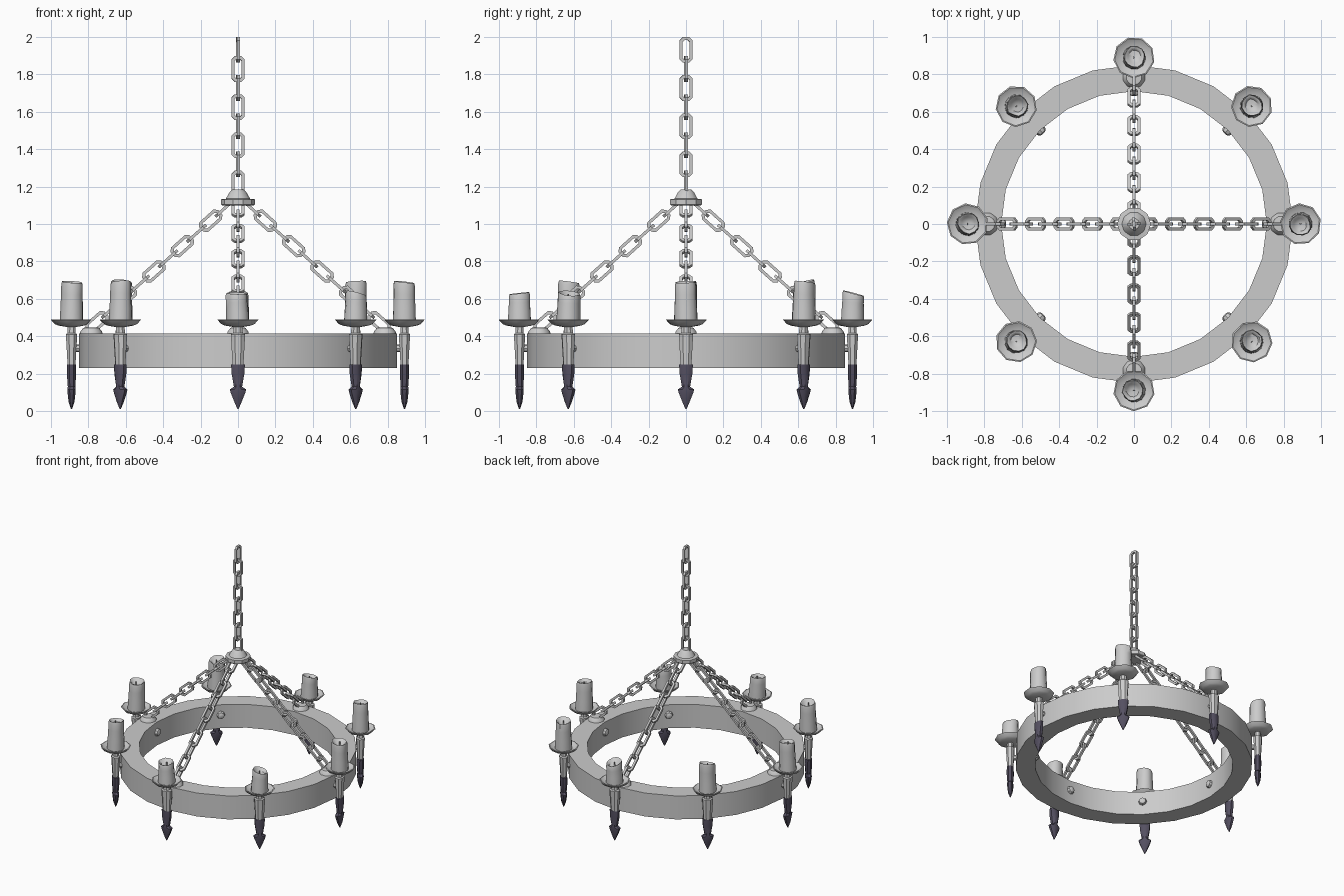
import bpy, bmesh, random
from math import pi, sin, cos, radians
from mathutils import Matrix, Vector

if "Cube" in bpy.data.objects:
    bpy.data.objects.remove(bpy.data.objects["Cube"])

random.seed(4)
dark = bpy.data.materials.new("dark_iron")
dark.diffuse_color = (0.09, 0.08, 0.12, 1)
dark.use_nodes = True
dark.node_tree.nodes["Principled BSDF"].inputs["Base Color"].default_value = dark.diffuse_color


def finish(name, bm, mat=None, angle=35):
    bmesh.ops.recalc_face_normals(bm, faces=bm.faces)
    me = bpy.data.meshes.new(name)
    bm.to_mesh(me)
    bm.free()
    ob = bpy.data.objects.new(name, me)
    bpy.context.collection.objects.link(ob)
    if mat:
        me.materials.append(mat)
    bpy.ops.object.select_all(action='DESELECT')
    ob.select_set(True)
    bpy.context.view_layer.objects.active = ob
    bpy.ops.object.shade_smooth_by_angle(angle=radians(angle))
    return ob


def skin(bm, rings, closed=False):
    """Bridge rings of points; cap the ends unless the rings form a loop."""
    vs = [[bm.verts.new(p) for p in r] for r in rings]
    n = len(vs[0])
    pairs = list(zip(vs, vs[1:])) + ([(vs[-1], vs[0])] if closed else [])
    for a, b in pairs:
        for i in range(n):
            j = (i + 1) % n
            bm.faces.new((a[i], a[j], b[j], b[i]))
    if not closed:
        bm.faces.new(vs[0])
        bm.faces.new(vs[-1])


def lathe(bm, prof, n, M=Matrix(), closed=False):
    """Revolve (radius, z) points about local z."""
    skin(bm, [[M @ Vector((r * cos(2 * pi * i / n), r * sin(2 * pi * i / n), z))
               for i in range(n)] for r, z in prof], closed)


def slab(bm, prof, M):
    """Chamfered rectangular sections: (z, half depth, half width)."""
    rings = []
    for z, a, b in prof:
        c = 0.45
        pts = [(a, -b * c), (a, b * c), (a * c, b), (-a * c, b),
               (-a, b * c), (-a, -b * c), (-a * c, -b), (a * c, -b)]
        rings.append([M @ Vector((x, y, z)) for x, y in pts])
    skin(bm, rings)


def link(bm, M, L=0.137, W=0.07, t=0.016):
    """Chain link: chamfered loop along local z, wide in local x, square bar."""
    def loop(d, y):
        h, w, c = L / 2 - d, W / 2 - d, 0.018 - d * 0.5
        return [M @ Vector((x, y, z)) for x, z in
                [(w, -h + c), (w, h - c), (w - c, h), (c - w, h),
                 (-w, h - c), (-w, c - h), (c - w, -h), (w - c, -h)]]
    skin(bm, [loop(0, -t / 2), loop(0, t / 2), loop(t, t / 2), loop(t, -t / 2)], True)


def around(k, n, r, z=0):
    return Matrix.Rotation(2 * pi * k / n, 4, 'Z') @ Matrix.Translation((r, 0, z))


# Main ring
bm = bmesh.new()
lathe(bm, [(0.71, 0.23), (0.85, 0.23), (0.85, 0.415), (0.71, 0.415)], 24, closed=True)
finish("ring", bm)

# Hub where the chains meet
bm = bmesh.new()
lathe(bm, [(0.085, 1.1), (0.09, 1.105), (0.09, 1.132), (0.065, 1.135),
           (0.045, 1.17), (0.03, 1.185)], 10)
finish("hub", bm)

# Hanging chain
bm = bmesh.new()
for i in range(8):
    link(bm, Matrix.Translation((0, 0, 1.931 - 0.102 * i)) @
         Matrix.Rotation(pi / 2 * ((i + 1) % 2) + 0.1, 4, 'Z'))
finish("hanging_chain", bm)

# Four sloping chains and their mounts on the ring
bm, mounts = bmesh.new(), bmesh.new()
tilt = Vector((0.076, 0, -0.0678)).to_track_quat('Z', 'Y').to_matrix().to_4x4()
side = Vector((0, 1, 0))
ax = Vector((0.076, 0, -0.0678)).normalized()
for k in range(4):
    R = around(k, 4, 0)
    for i in range(10):
        w = side if i % 2 == 0 else ax.cross(side)   # alternate link plane
        n = ax.cross(w)
        B = Matrix((w, n, ax)).transposed().to_4x4()
        link(bm, R @ Matrix.Translation((0.07 + 0.076 * i, 0, 1.085 - 0.0678 * i)) @ B)
    lathe(mounts, [(0.062, 0.41), (0.058, 0.425), (0.042, 0.445), (0.02, 0.447)],
          10, around(k, 4, 0.785))
finish("sloping_chains", bm)
finish("chain_mounts", mounts)

# Eight candle arms: holder, bolt, spike, drip plate, candle
holders, bolts, spikes, plates, candles = (bmesh.new() for _ in range(5))
heights = [0.69, 0.69, 0.63, 0.69, 0.69, 0.69, 0.63, 0.63]
for k in range(8):
    M = around(k, 8, 0.89)
    slab(holders, [(0.245, 0.021, 0.029), (0.37, 0.028, 0.036), (0.41, 0.03, 0.038),
                   (0.416, 0.022, 0.026), (0.46, 0.02, 0.022)], M)
    slab(spikes, [(0.25, 0.023, 0.037), (0.20, 0.025, 0.034), (0.13, 0.02, 0.022),
                  (0.115, 0.022, 0.044), (0.095, 0.021, 0.038), (0.05, 0.016, 0.02),
                  (0.01, 0.003, 0.003)], M)
    # bolt through the ring with a domed head inside
    B = around(k, 8, 0, 0.335) @ Matrix.Rotation(pi / 2, 4, 'Y')
    lathe(bolts, [(0.012, 0.685), (0.024, 0.691), (0.031, 0.708), (0.031, 0.72),
                  (0.02, 0.72), (0.02, 0.885)], 8, B)
    P = M @ Matrix.Rotation(random.uniform(0, 1), 4, 'Z')
    lathe(plates, [(0.03, 0.45), (0.07, 0.457), (0.09, 0.465), (0.111, 0.488),
                   (0.104, 0.49), (0.08, 0.474), (0.03, 0.47)], 9, P)
    # melted candle: wobbly rings, slanted rim, sunken top
    h, n = heights[k], 12
    s, sa = random.uniform(0.1, 0.3), random.uniform(0, 2 * pi)
    lean = Vector((random.uniform(-1, 1), random.uniform(-1, 1), 0)) * 0.006
    wob = [random.uniform(-0.05, 0.05) for _ in range(n)]
    rings = []
    for r, f, d in [(0.063, 0, 0), (0.061, 0.35, 0), (0.058, 0.7, 0), (0.058, 0.92, 0),
                    (0.054, 1, 0), (0.045, 1, 0.004), (0.034, 1, 0.022), (0.01, 1, 0.028)]:
        ring = []
        for i in range(n):
            a = 2 * pi * i / n
            rr = r * (1 + wob[i] * (0.4 + f) + random.uniform(-0.015, 0.015))
            z = 0.472 + (h - 0.472) * f - d + f * f * rr * s * cos(a - sa)
            ring.append(P @ (Vector((rr * cos(a), rr * sin(a), z)) + lean * f))
        rings.append(ring)
    skin(candles, rings)
    # wick
    lathe(candles, [(0.005, h - 0.04), (0.004, h - 0.003)], 5, P)
finish("candle_holders", holders)
finish("ring_bolts", bolts)
finish("spikes", spikes, dark)
finish("drip_plates", plates)
finish("candles", candles, angle=45)
